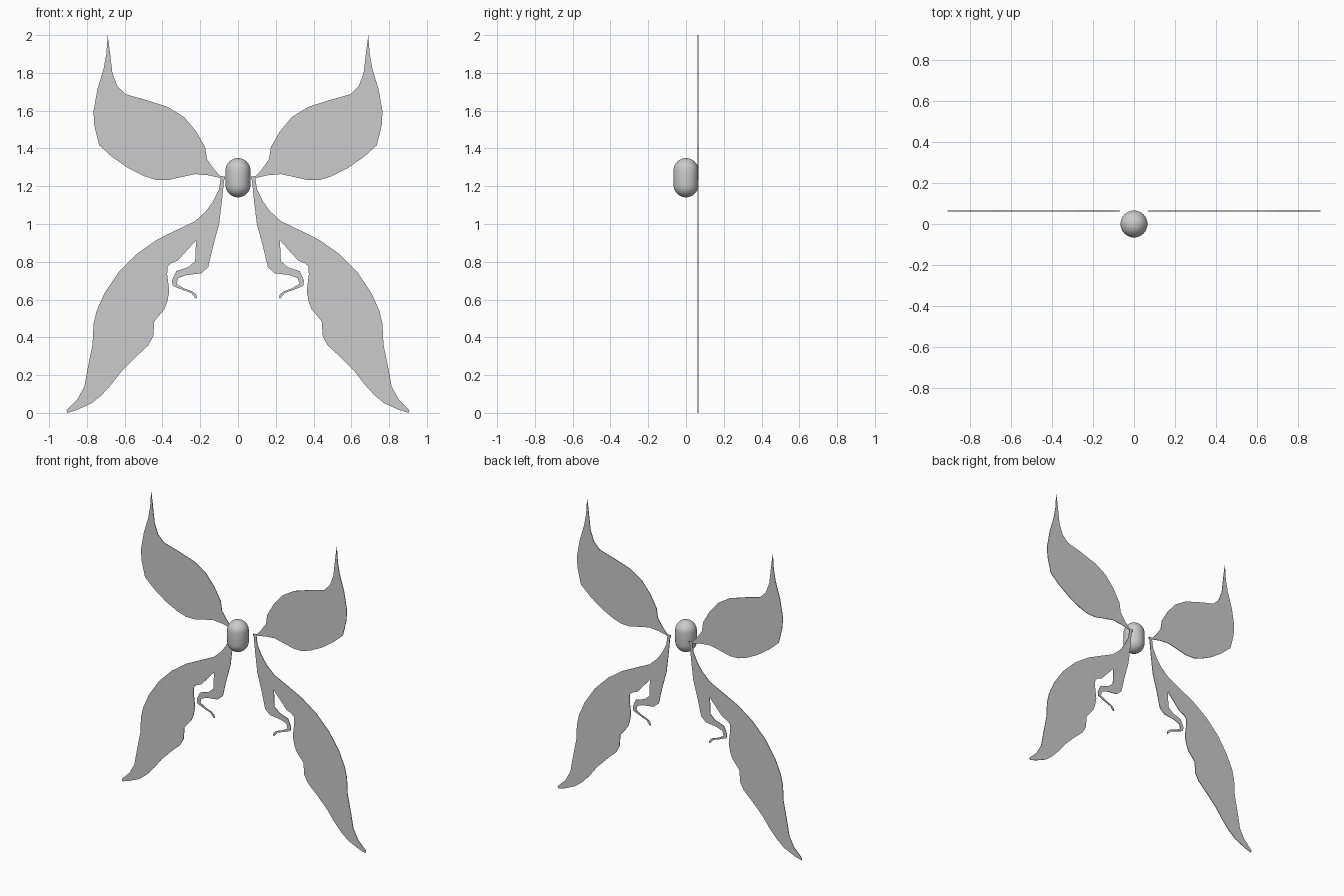
import bpy, bmesh, math

WING_Y, THICK = 0.064, 0.004


def wing(name, outline):
    """Thin flat sheet from an x-z outline, mirrored across x = 0."""
    bm = bmesh.new()
    face = bm.faces.new([bm.verts.new((x, WING_Y, z)) for x, z in outline])
    bm.normal_update()
    bmesh.ops.triangulate(bm, faces=[face], ngon_method='EAR_CLIP')
    mesh = bpy.data.meshes.new(name)
    bm.to_mesh(mesh)
    bm.free()
    ob = bpy.data.objects.new(name, mesh)
    bpy.context.collection.objects.link(ob)
    solid = ob.modifiers.new("thickness", 'SOLIDIFY')
    solid.thickness = THICK
    solid.offset = 0
    mirror = ob.modifiers.new("mirror", 'MIRROR')
    mirror.use_axis[0] = True
    mirror.use_mirror_merge = False
    return ob


# Upper wings: outer edge from the tip down to the root, then back up
upper = [(.69, 2.0), (.697, 1.9), (.712, 1.82), (.744, 1.714), (.765, 1.597),
         (.761, 1.523), (.735, 1.417), (.665, 1.354), (.58, 1.295),
         (.496, 1.253), (.433, 1.233), (.37, 1.232), (.311, 1.246),
         (.227, 1.264), (.158, 1.258), (.068, 1.238), (.068, 1.252),
         (.095, 1.254), (.127, 1.29), (.164, 1.343), (.174, 1.407),
         (.222, 1.491), (.285, 1.566), (.37, 1.619), (.485, 1.656),
         (.596, 1.687), (.639, 1.73), (.665, 1.799), (.68, 1.926)]
wing("upper_wings", upper)

# Lower wings: outer edge, scalloped inner edge, then the curled tendril
blade = [(.068, 1.248), (.092, 1.244), (.1, 1.184), (.132, 1.12),
         (.169, 1.068), (.227, 1.015), (.327, .967), (.433, .914),
         (.538, .84), (.633, .744), (.707, .633), (.749, .538), (.765, .469),
         (.77, .363), (.797, .23), (.813, .14), (.85, .072), (.908, .015),
         (.903, 0.0), (.855, .015), (.776, .05), (.723, .093), (.67, .151),
         (.617, .22), (.549, .289), (.475, .358), (.449, .405), (.443, .485),
         (.39, .548), (.374, .59), (.364, .644), (.375, .734), (.372, .775),
         (.354, .792), (.317, .808), (.274, .856), (.222, .914)]
tendril = [(.227, .803), (.264, .771), (.327, .75), (.35, .7), (.345, .672),
           (.301, .654), (.248, .635), (.224, .606), (.216, .608),
           (.222, .628), (.24, .643), (.285, .659), (.325, .682),
           (.317, .713), (.274, .729), (.195, .739), (.158, .771),
           (.132, .882), (.1, .999), (.084, 1.131), (.074, 1.23)]
wing("lower_wings", blade + tendril)

# Body: smooth capsule, a sphere with its halves pulled apart
R, HALF = 0.066, 0.038
bpy.ops.mesh.primitive_uv_sphere_add(segments=32, ring_count=17, radius=R)
body = bpy.context.object
body.name = "body"
for v in body.data.vertices:
    v.co.z += math.copysign(HALF, v.co.z)
    v.co.z += 1.245
bpy.ops.object.shade_smooth()
